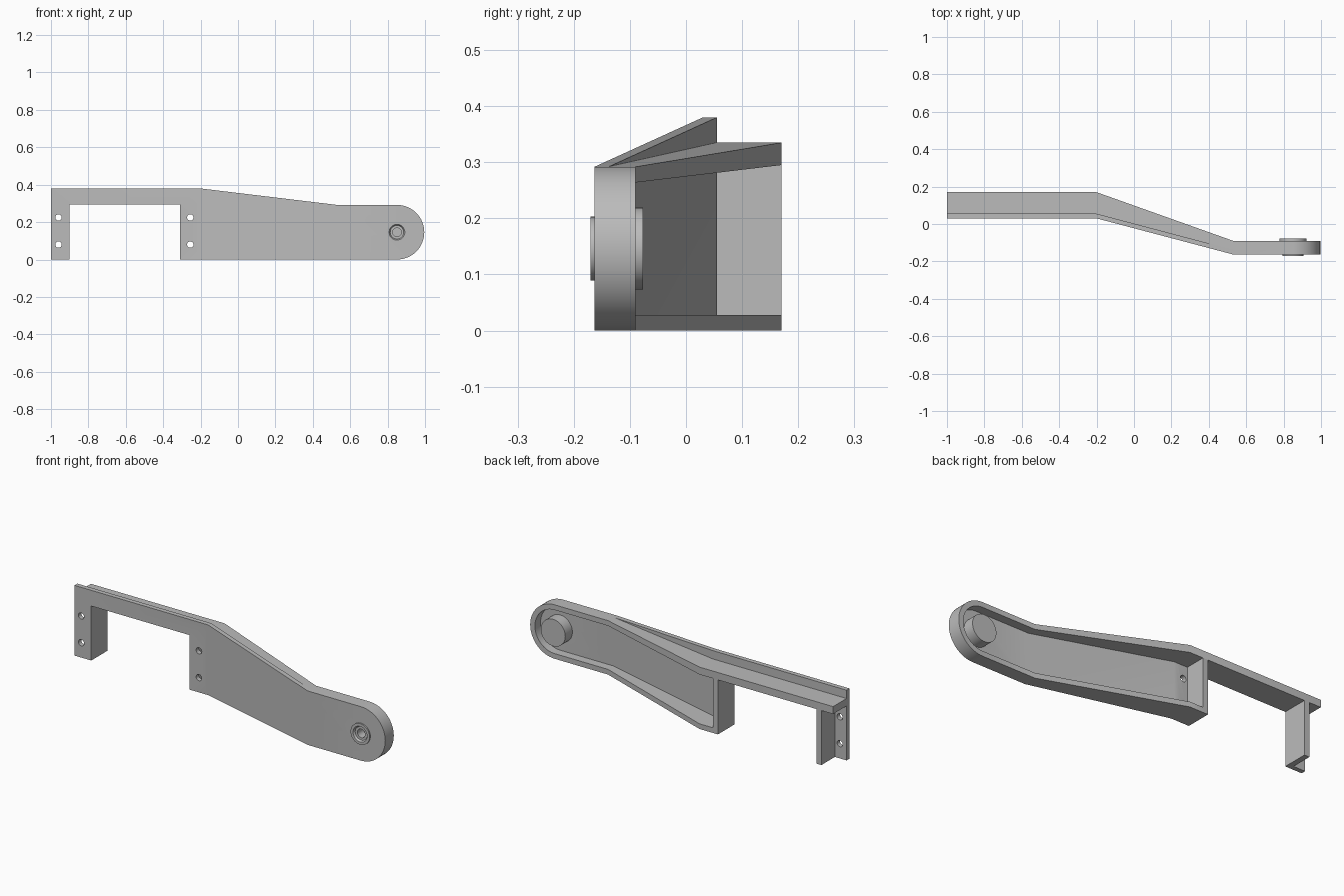
import bpy, bmesh, math
from mathutils import Matrix, Vector

if "Cube" in bpy.data.objects:
    bpy.data.objects.remove(bpy.data.objects["Cube"])

GREY = bpy.data.materials.new("plain grey")
GREY.use_nodes = True
GREY.diffuse_color = (0.5, 0.5, 0.5, 1)
GREY.node_tree.nodes["Principled BSDF"].inputs["Base Color"].default_value = (0.5, 0.5, 0.5, 1)

BEND_A, BEND_B = -0.2, 0.53      # where the arm bends in plan
PIVOT_X, R = 0.85, 0.146         # rounded end
PLATE, RIM = 0.025, 0.028
TOP, UNDER = 0.335, 0.295        # top flange over the gap


def blend(x, a, b):
    t = min(max((x - BEND_A) / (BEND_B - BEND_A), 0), 1)
    return a + (b - a) * t


def front(x):
    return blend(x, 0.03, -0.163)


def back(x):
    return blend(x, 0.17, -0.09)


def arc(r, n=32):
    angles = [math.pi * (0.5 - i / n) for i in range(n + 1)]
    return [(PIVOT_X + r * math.cos(a), R + r * math.sin(a)) for a in angles]


def finish(name, bm, smooth=True):
    bmesh.ops.recalc_face_normals(bm, faces=bm.faces)
    mesh = bpy.data.meshes.new(name)
    bm.to_mesh(mesh)
    bm.free()
    ob = bpy.data.objects.new(name, mesh)
    bpy.context.collection.objects.link(ob)
    mesh.materials.append(GREY)
    bpy.ops.object.select_all(action='DESELECT')
    ob.select_set(True)
    bpy.context.view_layer.objects.active = ob
    if smooth:
        bpy.ops.object.shade_smooth_by_angle(angle=math.radians(20))
    return ob


def strip(name, outer, inner):
    """Wall between two matching outlines, running from the plate to the back."""
    bm = bmesh.new()
    rings = []
    for (ox, oz), (ix, iz) in zip(outer, inner):
        rings.append([bm.verts.new(p) for p in (
            (ox, front(ox) + PLATE, oz), (ox, back(ox), oz),
            (ix, back(ix), iz), (ix, front(ix) + PLATE, iz))])
    for a, b in zip(rings, rings[1:]):
        for i in range(4):
            j = (i + 1) % 4
            bm.faces.new((a[i], a[j], b[j], b[i]))
    bm.faces.new(rings[0])
    bm.faces.new(rings[-1])
    return finish(name, bm)


def cut_hole(target, x, z, radius):
    bm = bmesh.new()
    bmesh.ops.create_cone(bm, cap_ends=True, segments=32, radius1=radius, radius2=radius, depth=0.2,
                          matrix=Matrix.Translation((x, front(x), z)) @ Matrix.Rotation(math.pi / 2, 4, 'X'))
    cutter = finish("hole_cutter", bm, False)
    cutter.hide_render = True
    mod = target.modifiers.new("hole", 'BOOLEAN')
    mod.operation, mod.solver, mod.object = 'DIFFERENCE', 'EXACT', cutter
    bpy.context.view_layer.objects.active = target
    bpy.ops.object.modifier_apply(modifier=mod.name)
    bpy.data.objects.remove(cutter)


# Front plate: outline extruded, then bent in plan
outline = [(-1, 0), (-1, 0.38), (BEND_A, 0.38), (BEND_B, 2 * R)] + arc(R) + [
    (-0.31, 0), (-0.31, UNDER), (-0.9, UNDER), (-0.9, 0)]
bm = bmesh.new()
face = bm.faces.new([bm.verts.new((x, 0, z)) for x, z in outline])
grown = bmesh.ops.extrude_face_region(bm, geom=[face])["geom"]
bmesh.ops.translate(bm, vec=(0, PLATE, 0), verts=[v for v in grown if isinstance(v, bmesh.types.BMVert)])
for x in (BEND_A, BEND_B):
    bmesh.ops.bisect_plane(bm, geom=bm.verts[:] + bm.edges[:] + bm.faces[:],
                           plane_co=(x, 0, 0), plane_no=(1, 0, 0))
for v in bm.verts:
    v.co.y += front(v.co.x)
plate = finish("front_plate", bm)

# Bolt holes in the plate and a seat for the pivot
for x in (-0.96, -0.255):
    for z in (0.08, 0.225):
        cut_hole(plate, x, z, 0.017)
cut_hole(plate, PIVOT_X, R, 0.055)

# Rim: top flange, round end, bottom flange and pocket end wall
strip("rim_flange",
      [(-1, TOP), (BEND_A, TOP), (BEND_B, 2 * R)] + arc(R) +
      [(BEND_B, 0), (BEND_A, 0), (-0.31, 0), (-0.31, UNDER)],
      [(-1, UNDER), (BEND_A, UNDER), (BEND_B, 2 * R - RIM)] + arc(R - RIM) +
      [(BEND_B, RIM), (BEND_A, RIM), (-0.28, RIM), (-0.28, UNDER)])

# Wall stiffening the leg
strip("leg_wall", [(-0.93, 0), (-0.93, UNDER)], [(-0.9, 0), (-0.9, UNDER)])

# Pivot boss: turned profile of (radius, y)
profile = [(0, -0.077), (0.073, -0.077), (0.073, -0.145), (0.057, -0.145), (0.057, -0.17),
           (0.042, -0.17), (0.036, -0.16), (0.023, -0.16), (0.023, -0.11), (0, -0.11)]
bm = bmesh.new()
points = [bm.verts.new((PIVOT_X + r, y, R)) for r, y in profile]
edges = [bm.edges.new(pair) for pair in zip(points, points[1:])]
bmesh.ops.spin(bm, geom=points + edges, cent=(PIVOT_X, 0, R), axis=Vector((0, 1, 0)),
               angle=2 * math.pi, steps=48)
bmesh.ops.remove_doubles(bm, verts=bm.verts, dist=0.0001)
finish("pivot_boss", bm)
